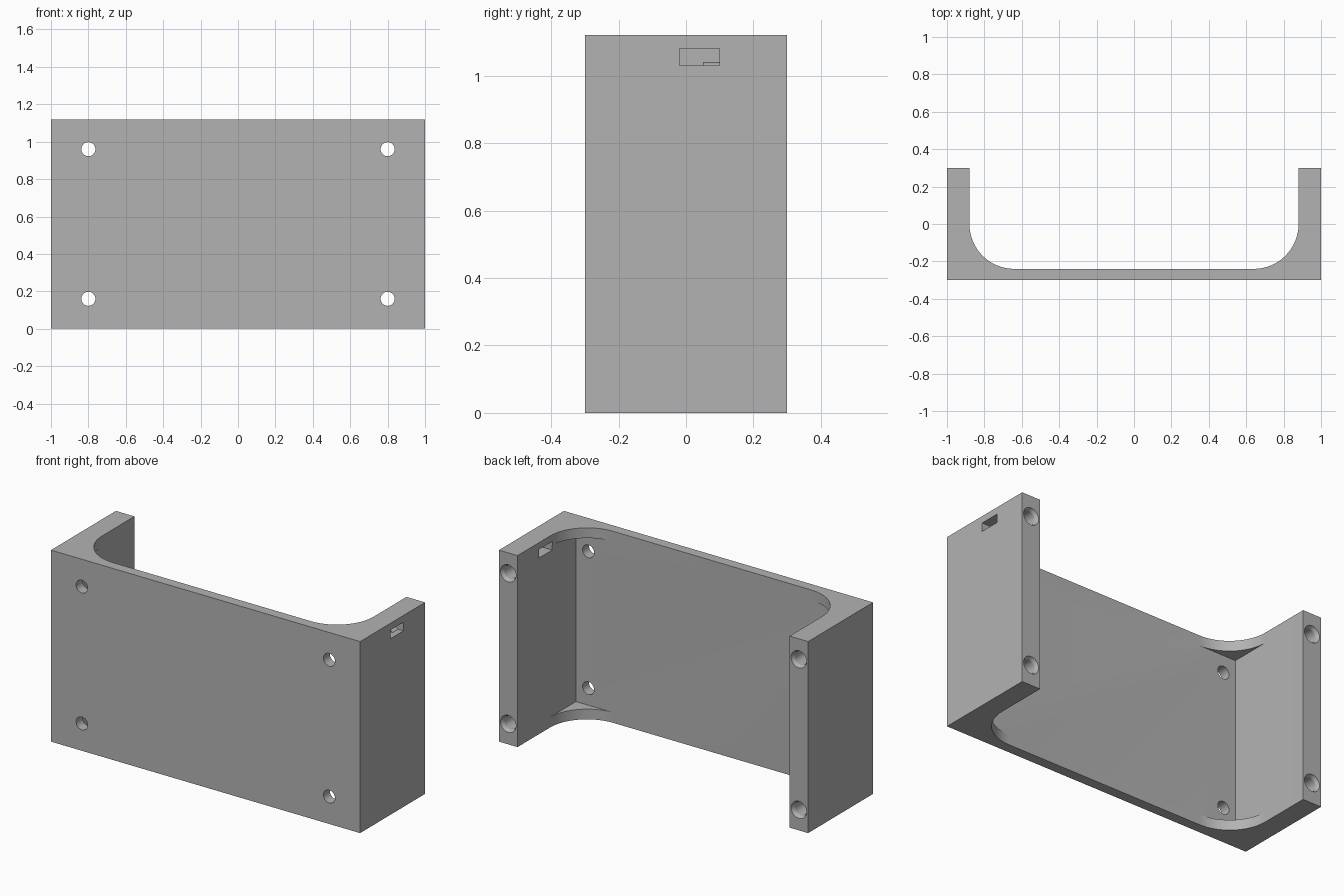
import bpy, bmesh, math
from mathutils import Matrix, Vector

if "Cube" in bpy.data.objects:
    bpy.data.objects.remove(bpy.data.objects["Cube"])

H, T, R = 1.12, 0.06, 0.24       # height, web thickness, corner radius
W, D = 1.0, 0.30                 # half width, half depth
XI, YI = 0.88, -0.24             # inner wall x, inner web y

grey = bpy.data.materials.new("light grey")
grey.diffuse_color = (0.45, 0.45, 0.45, 1)
grey.use_nodes = True
grey.node_tree.nodes["Principled BSDF"].inputs["Base Color"].default_value = grey.diffuse_color


def make_object(name, bm):
    bmesh.ops.recalc_face_normals(bm, faces=bm.faces)
    mesh = bpy.data.meshes.new(name)
    bm.to_mesh(mesh)
    bm.free()
    mesh.materials.append(grey)
    ob = bpy.data.objects.new(name, mesh)
    bpy.context.collection.objects.link(ob)
    return ob


# Bracket: U-shaped channel with rounded corner webs at both ends
bm = bmesh.new()


def face(pts):
    bm.faces.new([bm.verts.new(p) for p in pts])


N = 16
arc = [(XI - R + R * math.cos(a), YI + R - R * math.sin(a))
       for a in (math.pi / 2 * i / N for i in range(N + 1))]
half = [(W, -D), (W, D), (XI, D)] + arc
outline = half + [(-x, y) for x, y in reversed(half)]
for z in (0, H):                                   # U-shaped end faces
    face([(x, y, z) for x, y in outline])
face([(-W, -D, 0), (W, -D, 0), (W, -D, H), (-W, -D, H)])   # front
xa, ya = arc[-1][0], arc[0][1]                     # tangent points
face([(xa, YI, 0), (xa, YI, T), (XI, YI, T), (XI, YI, H - T), (xa, YI, H - T), (xa, YI, H),
      (-xa, YI, H), (-xa, YI, H - T), (-XI, YI, H - T), (-XI, YI, T), (-xa, YI, T), (-xa, YI, 0)])
for s in (1, -1):
    face([(s * W, -D, 0), (s * W, D, 0), (s * W, D, H), (s * W, -D, H)])
    face([(s * W, D, 0), (s * XI, D, 0), (s * XI, D, H), (s * W, D, H)])
    face([(s * XI, y, z) for y, z in ((D, 0), (ya, 0), (ya, T), (YI, T), (YI, H - T),
                                      (ya, H - T), (ya, H), (D, H))])
    for z0, z1 in ((0, T), (H, H - T)):            # corner webs
        face([(s * x, y, z1) for x, y in arc + [(XI, YI)]])
        for (x0, y0), (x1, y1) in zip(arc, arc[1:]):
            face([(s * x0, y0, z0), (s * x1, y1, z0), (s * x1, y1, z1), (s * x0, y0, z1)])
bmesh.ops.remove_doubles(bm, verts=bm.verts, dist=1e-5)
bracket = make_object("bracket", bm)

# Cutters for the holes and the slot
bm = bmesh.new()


def drill(x, z, profile, n=32):
    """Closed round cutter along y from (y, radius) pairs."""
    rings = [[bm.verts.new((x + r * math.cos(2 * math.pi * i / n), y,
                            z + r * math.sin(2 * math.pi * i / n))) for i in range(n)]
             for y, r in profile]
    for a, b in zip(rings, rings[1:]):
        for i in range(n):
            j = (i + 1) % n
            bm.faces.new((a[i], a[j], b[j], b[i]))
    bm.faces.new(rings[0])
    bm.faces.new(rings[-1])


for s in (1, -1):
    for z in (0.16, 0.96):                         # mounting holes in the plate
        drill(s * 0.8, z, [(-0.4, 0.0375), (-0.15, 0.0375)])
    for z in (0.12, 1.0):                          # chamfered holes in the wall ends
        drill(s * 0.94, z, [(0.05, 0.04), (0.28, 0.04), (0.30, 0.05), (0.35, 0.05)])
slot = Matrix.Translation((0.94, 0.04, 1.055)) @ Matrix.Diagonal((0.3, 0.12, 0.05, 1))
bmesh.ops.create_cube(bm, size=1, matrix=slot)     # slot in the right wall
cutter = make_object("hole_cutter", bm)
cutter.hide_render = True
cutter.hide_set(True)

mod = bracket.modifiers.new("holes", 'BOOLEAN')
mod.operation = 'DIFFERENCE'
mod.solver = 'EXACT'
mod.object = cutter
bpy.context.view_layer.objects.active = bracket
bracket.select_set(True)
bpy.ops.object.modifier_apply(modifier=mod.name)
bpy.data.objects.remove(cutter)
bpy.ops.object.shade_smooth_by_angle(angle=math.radians(25))
